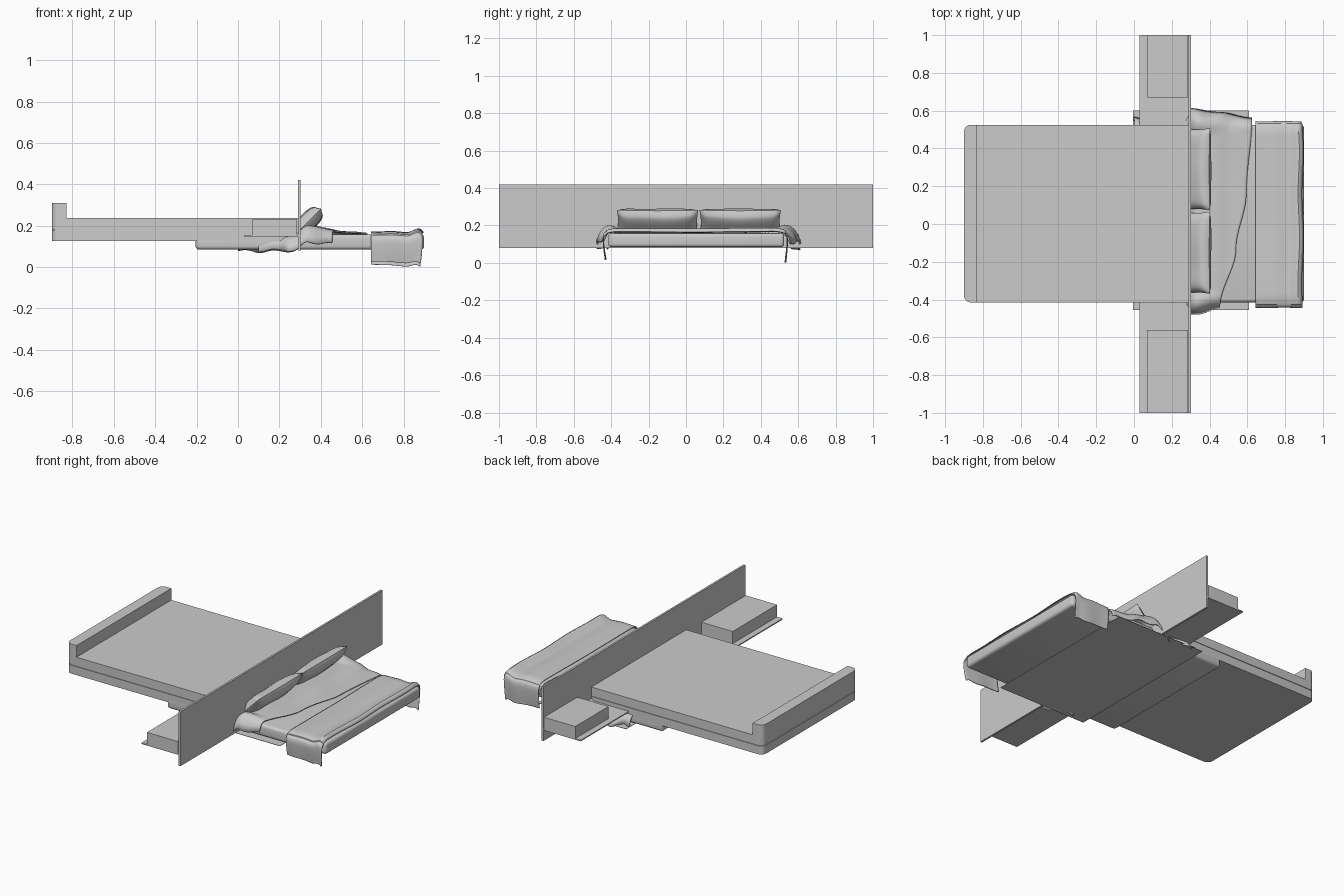
import bpy, bmesh
from math import sin, sqrt, radians

if "Cube" in bpy.data.objects:
    bpy.data.objects.remove(bpy.data.objects["Cube"])


def finish(name, bm, smooth=False):
    bmesh.ops.recalc_face_normals(bm, faces=bm.faces)
    me = bpy.data.meshes.new(name)
    bm.to_mesh(me)
    bm.free()
    ob = bpy.data.objects.new(name, me)
    bpy.context.collection.objects.link(ob)
    if smooth:
        bpy.ops.object.select_all(action='DESELECT')
        ob.select_set(True)
        bpy.context.view_layer.objects.active = ob
        bpy.ops.object.shade_smooth_by_angle(angle=radians(40))
    return ob


def box(name, lo, hi, corner=0.0, bevel=0.0):
    """Box from two corners; corner rounds the upright edges at the low-x end."""
    bm = bmesh.new()
    bmesh.ops.create_cube(bm, size=1)
    for v in bm.verts:
        v.co = [(l + h) / 2 + c * (h - l) for l, h, c in zip(lo, hi, v.co)]
    if corner:
        edges = [e for e in bm.edges
                 if all(abs(v.co.x - lo[0]) < 1e-5 for v in e.verts)
                 and abs(e.verts[0].co.z - e.verts[1].co.z) > 1e-4]
        bmesh.ops.bevel(bm, geom=edges, offset=corner, segments=5,
                        profile=0.5, affect='EDGES')
    if bevel:
        bmesh.ops.bevel(bm, geom=bm.edges[:], offset=bevel, segments=4,
                        profile=0.5, affect='EDGES')
    return finish(name, bm, smooth=bool(corner or bevel))


def sheet(bm, nu, nv, f):
    """Grid of quads through f(u, v), with u and v in 0..1."""
    g = [[bm.verts.new(f(i / nu, j / nv)) for j in range(nv + 1)]
         for i in range(nu + 1)]
    for i in range(nu):
        for j in range(nv):
            bm.faces.new((g[i][j], g[i + 1][j], g[i + 1][j + 1], g[i][j + 1]))


def lerp(pts, t):
    """Smoothly interpolate a list of (position, value) pairs."""
    if t <= pts[0][0]:
        return pts[0][1]
    for (a, p), (b, q) in zip(pts, pts[1:]):
        if t <= b:
            k = (t - a) / (b - a)
            k = k * k * (3 - 2 * k)
            return p + (q - p) * k
    return pts[-1][1]


def cloth(name, nu, nv, f, thick):
    bm = bmesh.new()
    sheet(bm, nu, nv, f)
    ob = finish(name, bm, smooth=True)
    mod = ob.modifiers.new("thickness", 'SOLIDIFY')
    mod.thickness = thick
    mod.offset = 0
    return ob


# Upholstered platform: two stacked layers with a thin seam, and an end rail
box("platform_lower", (-0.90, -0.415, 0.125), (0.29, 0.525, 0.178), corner=0.035)
box("platform_seam", (-0.896, -0.411, 0.175), (0.29, 0.521, 0.185), corner=0.035)
box("platform_upper", (-0.90, -0.415, 0.182), (0.29, 0.525, 0.237), corner=0.035)
box("end_rail", (-0.90, -0.415, 0.23), (-0.83, 0.525, 0.31), corner=0.035)

# Wall panel, shelf, night tables and base board
box("wall_panel", (0.289, -1.0, 0.08), (0.301, 1.0, 0.42))
box("shelf", (0.03, -1.0, 0.147), (0.29, 1.0, 0.154))
box("night_table_front", (0.068, -1.0, 0.154), (0.285, -0.56, 0.23))
box("night_table_back", (0.068, 0.67, 0.154), (0.285, 1.0, 0.23))
box("base_board", (-0.005, -0.455, 0.079), (0.61, 0.60, 0.081))

# Mattress
box("mattress", (-0.205, -0.415, 0.084), (0.90, 0.525, 0.158), bevel=0.018)


# Pillows: two bulging sheets welded along the rim, leaning forward
def pillow(name, cy, seed):
    bm = bmesh.new()
    for side in (1, -1):
        def f(u, v):
            a, b = 2 * u - 1, 2 * v - 1
            t = side * 0.042 * sqrt(max(0, (1 - a ** 6) * (1 - b ** 4)))
            t *= 1 + 0.06 * sin(5 * a + seed)
            y = cy + 0.218 * a * (1 - 0.035 * (1 - b * b))
            d = 0.1 * b * (1 - 0.06 * (1 - a * a))
            return (0.332 + 0.7 * d + 0.7 * t, y, 0.213 + 0.7 * d - 0.7 * t)
        sheet(bm, 28, 14, f)
    bmesh.ops.remove_doubles(bm, verts=bm.verts, dist=1e-5)
    finish(name, bm, smooth=True)


pillow("pillow_front", -0.152, 0.3)
pillow("pillow_back", 0.29, 1.7)

# Duvet: slanted free edge, puffed sides that hang over the mattress
LOW = [(0.08, -0.42), (0.2, -0.425), (0.25, -0.475), (0.34, -0.475), (0.46, -0.44)]
HIGH = [(0.0, 0.565), (0.04, 0.555), (0.10, 0.61), (0.19, 0.56),
        (0.28, 0.612), (0.45, 0.59), (0.62, 0.56)]
EDGE = [(0.0, 0.455), (0.3, 0.54), (0.6, 0.595), (1.0, 0.625)]
TOP = [(0.0, 0.135), (0.27, 0.14), (0.34, 0.18), (0.42, 0.178), (0.52, 0.166), (0.65, 0.161)]
PUFF = [(0.15, 0.0), (0.36, 0.022), (0.46, 0.0)]


def duvet(u, v):
    x0 = 0.1 - 0.1 * v
    x = x0 + (lerp(EDGE, v) - x0) * u
    lo, hi = lerp(LOW, x), lerp(HIGH, x)
    y = lo + (hi - lo) * v
    z = lerp(TOP, x) + 0.003 * sin(14 * x + 9 * y) * sin(7 * y + 1)
    out = max(0, (-0.36 - y) / (-0.36 - lo), (y - 0.48) / (hi - 0.48))
    z += lerp(PUFF, x) * out * (1 - out) * 4 - 0.06 * out ** 4
    z += 0.006 * out * sin(45 * x)
    return (x, y, z)


cloth("duvet", 44, 70, duvet, 0.008)

# Throw blanket: section across the bed, swept along x
YS = [(0, -0.43), (0.1, -0.442), (0.16, -0.425), (0.2, -0.37), (0.8, 0.47),
      (0.84, 0.532), (0.9, 0.542), (1, 0.532)]
ZS = [(0, 0.028), (0.14, 0.150), (0.19, 0.167), (0.5, 0.165),
      (0.81, 0.169), (0.86, 0.148), (1, 0.012)]
RIDGE = [(0, 0.0), (0.4, 0.003), (0.7, -0.002), (0.93, 0.017), (1.0, 0.0)]


def throw(u, v):
    side = abs(2 * v - 1) ** 4
    x = 0.643 + 0.25 * u - 0.012 * u * side + 0.004 * sin(19 * v) * u
    y = lerp(YS, v) + 0.003 * sin(8 * u + 3) * side
    if 0.2 < v < 0.8:
        y = -0.37 + 0.84 * (v - 0.2) / 0.6
    z = lerp(ZS, v) + lerp(RIDGE, u) * (1 - side * 0.4)
    z -= 0.012 * u * side * side
    return (x, y, max(z, 0.002))


cloth("throw_blanket", 24, 80, throw, 0.004)
